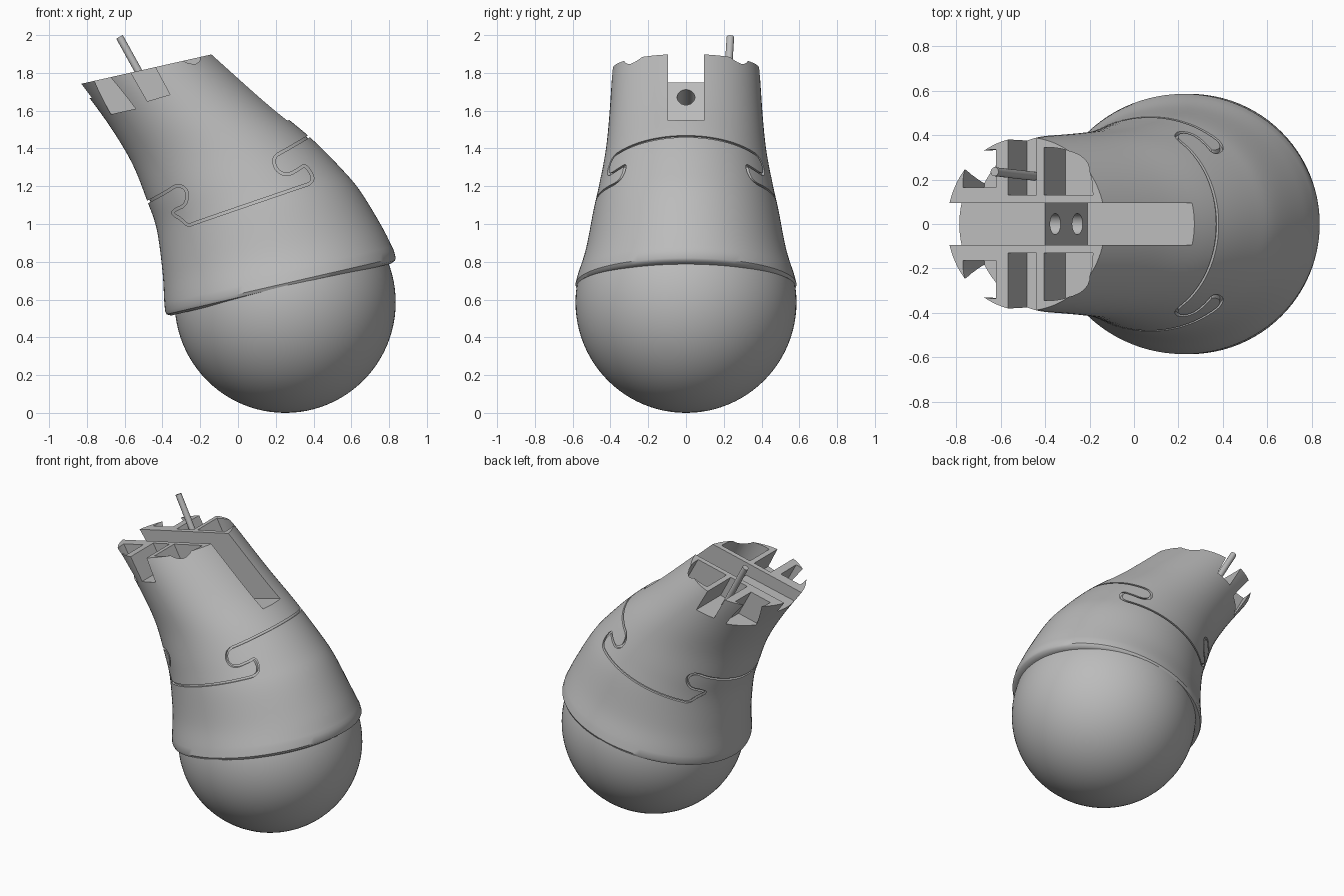
import bpy, bmesh, math
from mathutils import Vector

if "Cube" in bpy.data.objects:
    bpy.data.objects.remove(bpy.data.objects["Cube"], do_unlink=True)

grey = bpy.data.materials.new("plain grey")
grey.use_nodes = True
grey.diffuse_color = (0.5, 0.5, 0.5, 1)
grey.node_tree.nodes["Principled BSDF"].inputs["Base Color"].default_value = (0.5, 0.5, 0.5, 1)


def to_object(name, bm):
    bmesh.ops.recalc_face_normals(bm, faces=bm.faces)
    mesh = bpy.data.meshes.new(name)
    bm.to_mesh(mesh)
    bm.free()
    mesh.materials.append(grey)
    obj = bpy.data.objects.new(name, mesh)
    bpy.context.collection.objects.link(obj)
    return obj


def select(obj):
    bpy.ops.object.select_all(action='DESELECT')
    obj.select_set(True)
    bpy.context.view_layer.objects.active = obj


def smooth(obj, degrees=35):
    select(obj)
    bpy.ops.object.shade_smooth_by_angle(angle=math.radians(degrees))


def cut(obj, cutter):
    mod = obj.modifiers.new("cut", 'BOOLEAN')
    mod.operation, mod.solver, mod.object = 'DIFFERENCE', 'EXACT', cutter
    select(obj)
    bpy.ops.object.modifier_apply(modifier=mod.name)
    bpy.data.objects.remove(cutter, do_unlink=True)


def prism(name, base, shift):
    """Extrude a flat outline along a vector."""
    bm = bmesh.new()
    face = bm.faces.new([bm.verts.new(p) for p in base])
    grown = bmesh.ops.extrude_face_region(bm, geom=[face])
    bmesh.ops.translate(bm, vec=shift,
                        verts=[g for g in grown["geom"] if isinstance(g, bmesh.types.BMVert)])
    if face.is_valid and len(bm.faces) == len(base) + 1:
        bm.faces.new(face.verts)
    return to_object(name, bm)


def side_prism(name, outline, y0, y1):
    return prism(name, [(x, y0, z) for x, z in outline], (0, y1 - y0, 0))


def spline(points, steps):
    """Catmull-Rom through tuples of any length."""
    pts = [Vector(p) for p in points]
    pts = [2 * pts[0] - pts[1]] + pts + [2 * pts[-1] - pts[-2]]
    out = []
    for a, b, c, d in zip(pts, pts[1:], pts[2:], pts[3:]):
        for i in range(steps):
            t = i / steps
            out.append(0.5 * (2 * b + (c - a) * t + (2 * a - 5 * b + 4 * c - d) * t * t
                              + (3 * b - a - 3 * c + d) * t ** 3))
    return out + [pts[-2]]


def soften(points, rounds=2):
    """Round the corners of a path."""
    pts = [Vector(p) for p in points]
    for _ in range(rounds):
        new = [pts[0]]
        for a, b in zip(pts, pts[1:]):
            new += [a.lerp(b, 0.25), a.lerp(b, 0.75)]
        pts = new + [pts[-1]]
    return pts


# Sleeve sections: left x, left z, right x, right z, half depth
SECTIONS = [(-.39, .58, .825, .86, .575), (-.40, .75, .765, .98, .53),
            (-.43, .97, .65, 1.17, .49), (-.48, 1.12, .55, 1.29, .46),
            (-.56, 1.32, .38, 1.46, .425), (-.68, 1.52, .15, 1.65, .405),
            (-.84, 1.74, -.13, 1.90, .39)]
LIP = [(-.355, .515, .81, .79, .555), (-.378, .522, .83, .805, .577),
       (-.386, .54, .835, .82, .585)]


def sleeve_loft(name, inset=0.0, sides=96):
    bm = bmesh.new()
    rings = []
    rows = [Vector(r) for r in LIP] + spline(SECTIONS, 6)
    for lx, lz, rx, rz, depth in rows:
        mid = Vector(((lx + rx) / 2, 0, (lz + rz) / 2))
        half = Vector(((rx - lx) / 2, 0, (rz - lz) / 2))
        half *= 1 - inset / half.length
        rings.append([bm.verts.new(mid + half * math.cos(a) + Vector((0, (depth - inset) * math.sin(a), 0)))
                      for a in (math.tau * i / sides for i in range(sides))])
    for low, high in zip(rings, rings[1:]):
        for i in range(sides):
            j = (i + 1) % sides
            bm.faces.new((low[i], low[j], high[j], high[i]))
    bm.faces.new(rings[0])
    bm.faces.new(rings[-1])
    return to_object(name, bm)


# Ball at the lower end
bpy.ops.mesh.primitive_uv_sphere_add(segments=96, ring_count=48, radius=.585, location=(.25, 0, .585))
ball = bpy.context.object
ball.name = "ball_end"
ball.data.materials.append(grey)
smooth(ball)

sleeve = sleeve_loft("sleeve")

# Shallow jigsaw seam around the sleeve
path = soften([(-.7, 1.0), (-.48, 1.115), (-.37, 1.175), (-.32, 1.21), (-.265, 1.18), (-.275, 1.10),
               (-.335, 1.075), (-.35, 1.055), (-.30, 1.025), (-.265, .99), (-.23, 1.005), (.34, 1.20),
               (.385, 1.215), (.40, 1.25), (.355, 1.315), (.33, 1.295), (.26, 1.255), (.20, 1.285),
               (.185, 1.355), (.25, 1.39), (.37, 1.46), (.6, 1.60)])
left_edge, right_edge = [], []
for i, p in enumerate(path):
    along = (path[min(i + 1, len(path) - 1)] - path[max(i - 1, 0)]).normalized()
    across = Vector((-along.y, along.x)) * .007
    left_edge.append(p + across)
    right_edge.append(p - across)
seam = side_prism("seam_cutter", left_edge + right_edge[::-1], -.8, .8)
cut(seam, sleeve_loft("seam_core", inset=.014))
cut(sleeve, seam)

# Long stepped slot through the neck
cut(sleeve, side_prism("slot_cutter", [(-1, 1.62), (-.40, 1.75), (-.21, 1.425), (.27, 1.55),
                                       (.6, 1.635), (.6, 2.2), (-1, 2.2)], -.095, .095))

# Axis of the neck recesses, and the tilted rim plane
down = Vector((.48, 0, -.87)).normalized()


def rim_point(x, y, lift=.1):
    return Vector((x, y, 1.82 + .225 * (x + .485))) - down * lift


def arc_pocket(x_flat, x_tip, y_in, y_out, side):
    """Quarter-round pocket outline on the rim."""
    pts = [rim_point(x_flat, side * y_in)]
    for i in range(13):
        a = math.pi / 2 * i / 12
        pts.append(rim_point(x_flat + (x_tip - x_flat) * math.cos(a) ** .8,
                             side * (y_in + (y_out - y_in) * math.sin(a) ** .8)))
    return pts


for side in (-1, 1):
    # Side notch, open outwards
    cut(sleeve, side_prism("notch_cutter", [(-.68, 2.0), (-.48, 1.65), (-.36, 1.685), (-.54, 2.02)],
                           side * .13, side * .7))
    # Two curved pockets
    cut(sleeve, prism("pocket_cutter", arc_pocket(-.62, -.77, .165, .335, side), down * .3))
    cut(sleeve, prism("pocket_cutter", arc_pocket(-.405, -.185, .13, .345, side), down * .3))

# Two screw holes in the step of the slot
inward = Vector((-.87, 0, -.48)).normalized()
for x, z in ((-.355, 1.67), (-.255, 1.50)):
    bpy.ops.mesh.primitive_cylinder_add(vertices=32, radius=.047, depth=.4,
                                        location=Vector((x, 0, z)) + inward * .05,
                                        rotation=inward.to_track_quat('Z', 'Y').to_euler())
    cut(sleeve, bpy.context.object)
smooth(sleeve)

# Thin pin standing in one notch
tip, foot = Vector((-.627, .235, 1.99)), Vector((-.45, .215, 1.67))
bpy.ops.mesh.primitive_cylinder_add(vertices=24, radius=.02, depth=(tip - foot).length,
                                    location=(tip + foot) / 2,
                                    rotation=(tip - foot).to_track_quat('Z', 'Y').to_euler())
pin = bpy.context.object
pin.name = "pin"
pin.data.materials.append(grey)
smooth(pin)
